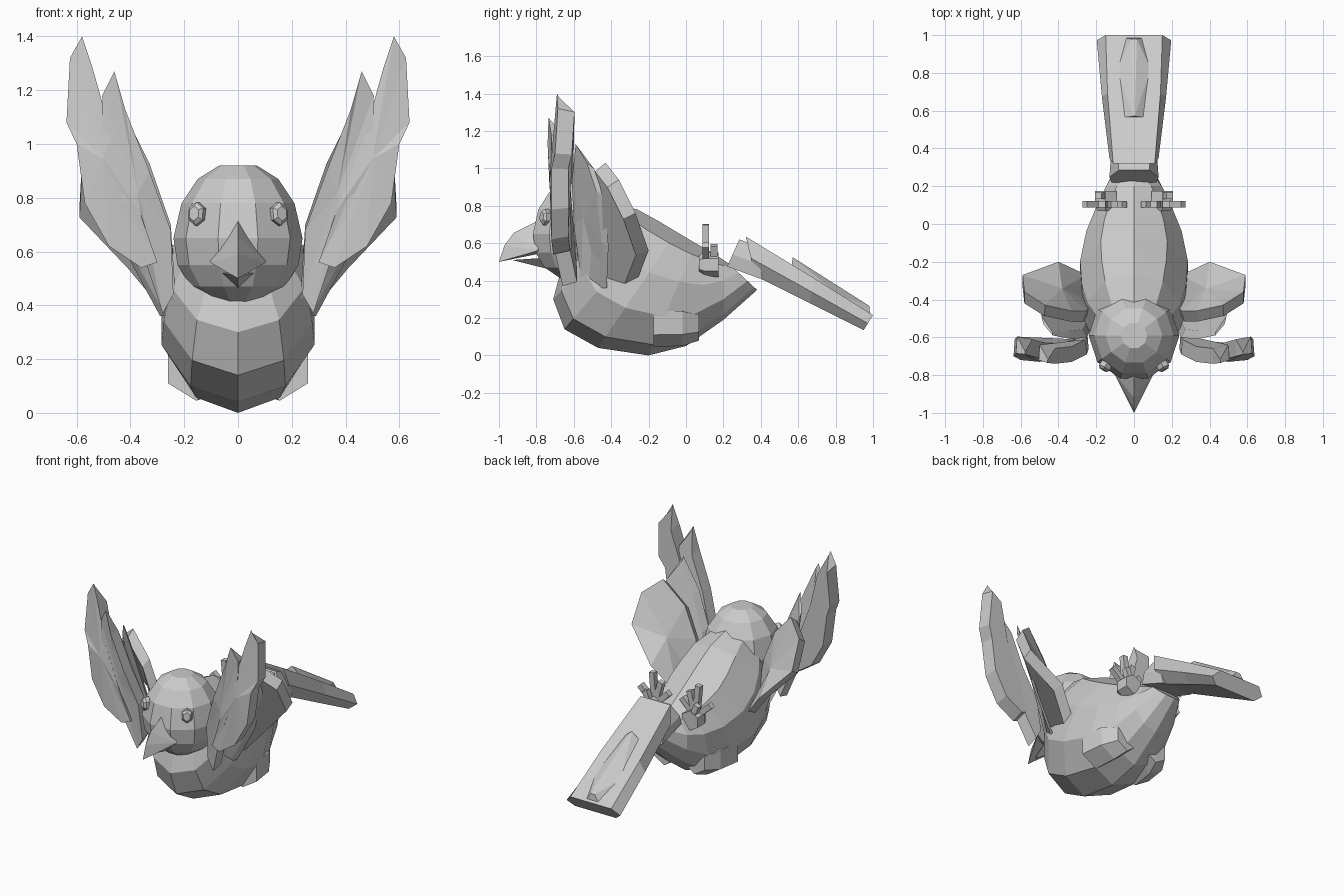
import bpy, bmesh
from math import sin, cos, tau, radians
from mathutils import Vector

cube = bpy.data.objects.get("Cube")
if cube:
    bpy.data.objects.remove(cube, do_unlink=True)

grey = bpy.data.materials.new("plain_grey")
grey.use_nodes = True
COLOUR = (0.6, 0.6, 0.6, 1)
grey.diffuse_color = COLOUR
grey.node_tree.nodes["Principled BSDF"].inputs["Base Color"].default_value = COLOUR


def finish(name, bm, mirror=False):
    bmesh.ops.recalc_face_normals(bm, faces=bm.faces)
    mesh = bpy.data.meshes.new(name)
    bm.to_mesh(mesh)
    bm.free()
    mesh.materials.append(grey)
    ob = bpy.data.objects.new(name, mesh)
    bpy.context.collection.objects.link(ob)
    if mirror:
        ob.modifiers.new("mirror", "MIRROR").use_mirror_merge = False
    return ob


def loft(name, rings, mirror=False):
    """Skin a list of equal-sized point rings and cap both ends."""
    bm = bmesh.new()
    loops = [[bm.verts.new(p) for p in ring] for ring in rings]
    n = len(loops[0])
    for a, b in zip(loops, loops[1:]):
        for i in range(n):
            j = (i + 1) % n
            bm.faces.new((a[i], a[j], b[j], b[i]))
    bm.faces.new(loops[0])
    bm.faces.new(loops[-1])
    return finish(name, bm, mirror)


def hull(name, points):
    bm = bmesh.new()
    for p in points:
        bm.verts.new(p)
    bmesh.ops.convex_hull(bm, input=bm.verts)
    loose = [v for v in bm.verts if not v.link_faces]
    bmesh.ops.delete(bm, geom=loose, context="VERTS")
    bmesh.ops.dissolve_limit(bm, angle_limit=radians(2), verts=bm.verts, edges=bm.edges)
    return finish(name, bm)


def body_ring(low, high, w, n=10):
    """Tilted ellipse between a belly point and a back point, both (y, z)."""
    low, high = Vector((0, *low)), Vector((0, *high))
    mid, half = (low + high) / 2, (low - high) / 2
    return [mid + half * cos(tau * i / n) + Vector((w * sin(tau * i / n), 0, 0))
            for i in range(n)]


# Body: egg shape lofted from neck to rump
loft("body", [body_ring(*s) for s in (
    ((-.67, .45), (-.42, .82), .19),
    ((-.71, .30), (-.26, .78), .26),
    ((-.65, .14), (-.15, .72), .29),
    ((-.47, .04), (-.05, .66), .30),
    ((-.20, .00), (.05, .60), .265),
    ((.00, .05), (.14, .55), .21),
    ((.20, .19), (.20, .51), .155),
    ((.38, .35), (.23, .49), .09))])

# Head: faceted ball with a flat crown
loft("head", [[(r * sin(tau * (i + .5) / 10), -.59 - r * cos(tau * (i + .5) / 10), z)
               for i in range(10)]
              for z, r in ((.415, .09), (.47, .175), (.55, .225), (.65, .24),
                           (.78, .21), (.87, .15), (.92, .07))])

# Beak
hull("upper_beak", [(0, -.80, .715), (0, -.92, .655), (0, -.97, .59), (0, -1, .50),
                    (.105, -.79, .56), (-.105, -.79, .56), (0, -.78, .545)])
hull("lower_beak", [(0, -.93, .51), (.06, -.78, .52), (-.06, -.78, .52), (0, -.75, .465)])

# Eyes: short six-sided studs facing forward and outward
facing = Vector((.5, -.85, .1)).normalized()
side = facing.cross(Vector((0, 0, 1))).normalized()
up = side.cross(facing)
loft("eyes", [[Vector((.155, -.757, .74)) + facing * d
               + side * (r * .8 * sin(tau * i / 6)) + up * (r * cos(tau * i / 6))
               for i in range(6)]
              for d, r in ((-.04, .044), (.005, .044), (.018, .028))], True)


# Wings: overlapping feathers, each a ridged blade with the tip listed first
def feather(name, outline, depth, ridge, tip=1.0):
    bm = bmesh.new()
    pts = [Vector(p) for p in outline]
    mid = sum(pts, Vector()) / len(pts)
    depth = Vector(depth)
    rim = [bm.verts.new(p) for p in pts]
    back = [bm.verts.new(mid + (p - mid) * .95 + depth * (1 if i else tip))
            for i, p in enumerate(pts)]
    n = len(pts)
    for i in range(n):
        j = (i + 1) % n
        bm.faces.new((rim[i], rim[j], back[j], back[i]))
    bm.faces.new(back)
    poked = bmesh.ops.poke(bm, faces=[bm.faces.new(rim)])
    for v in poked["verts"]:
        v.co -= depth.normalized() * ridge
    return finish(name, bm, True)


feather("front_feather", [
    (.58, -.69, 1.40), (.625, -.685, 1.32), (.638, -.70, 1.08), (.60, -.72, 1.0),
    (.57, -.72, .78), (.48, -.72, .62), (.36, -.71, .54), (.30, -.70, .56),
    (.37, -.72, .76), (.47, -.72, 1.03), (.54, -.70, 1.28)], (0, .09, 0), .02, .15)
feather("second_feather", [
    (.46, -.735, 1.27), (.505, -.72, 1.18), (.50, -.72, 1.0), (.42, -.72, .78),
    (.34, -.70, .55), (.28, -.66, .37), (.24, -.66, .44), (.25, -.69, .68),
    (.33, -.73, .90), (.42, -.74, 1.13)], (0, .08, 0), .01, .2)
feather("third_feather", [
    (.43, -.59, 1.13), (.48, -.53, 1.03), (.49, -.48, .88), (.40, -.45, .60),
    (.27, -.46, .36), (.23, -.56, .40), (.25, -.60, .70), (.33, -.61, .93)],
    (.015, .04, -.02), .02, .4)
feather("rear_feather", [
    (.47, -.43, 1.03), (.58, -.36, .94), (.59, -.27, .76), (.40, -.20, .56),
    (.25, -.27, .38), (.22, -.42, .40), (.25, -.46, .68), (.33, -.46, .88)],
    (.01, -.06, -.03), .015)

# Thighs: chamfered blocks under the belly, narrowing to the rear
loft("thighs", [[(.16 - dx + (x - .16) * s, y, .16 + (z - .16) * s) for x, z in (
    (.26, .24), (.26, .11), (.155, .045), (.08, .10), (.10, .25))]
    for y, s, dx in ((-.175, 1, 0), (-.02, .95, .015), (.07, .7, .045))], True)

# Feet: six-sided pads with a fan of toes
loft("feet", [[(.15 + r * sin(tau * i / 6), y, .485 + r * cos(tau * i / 6))
               for i in range(6)]
              for y, r in ((.07, .05), (.095, .065), (.175, .065))], True)
for i, (dx, dz, y) in enumerate(((-.10, .10, .105), (-.045, .16, .105), (.02, .21, .105),
                                 (.11, .10, .105), (.04, .10, .15))):
    along = Vector((dx, 0, dz))
    wide = Vector((dz, 0, -dx)).normalized()
    loft("toe_%d" % (i + 1), [[Vector((.15, y, .49)) + along * t + wide * sx * r
                              + Vector((0, sy * r, 0))
                              for sx, sy in ((1, 1), (1, -1), (-1, -1), (-1, 1))]
                             for t, r in ((0, .018), (1, .018))], True)


# Tail: root block, flaring fan and low middle ridge
def tail_ring(low, high, w_low, w_side, w_high):
    low, high = Vector((0, *low)), Vector((0, *high))
    mid = low.lerp(high, .45)
    rows = ((low, w_low), (mid, w_side), (high, w_high))
    return ([p + Vector((w, 0, 0)) for p, w in rows]
            + [p - Vector((w, 0, 0)) for p, w in reversed(rows)])


loft("tail_root", [tail_ring(*s) for s in (
    ((.22, .475), (.285, .62), .12, .13, .08),
    ((.41, .405), (.37, .59), .11, .12, .09))])
loft("tail_fan", [tail_ring(*s) for s in (
    ((.37, .425), (.32, .635), .08, .13, .11),
    ((.66, .28), (.69, .41), .12, .17, .14),
    ((.95, .135), (1.0, .215), .15, .197, .15))])
hull("tail_ridge", [(s * w, y, z) for s in (-1, 1) for w, y, z in (
    (.055, .565, .48), (.004, .57, .525), (.09, .82, .32),
    (.015, .98, .265), (.05, .985, .21))])
